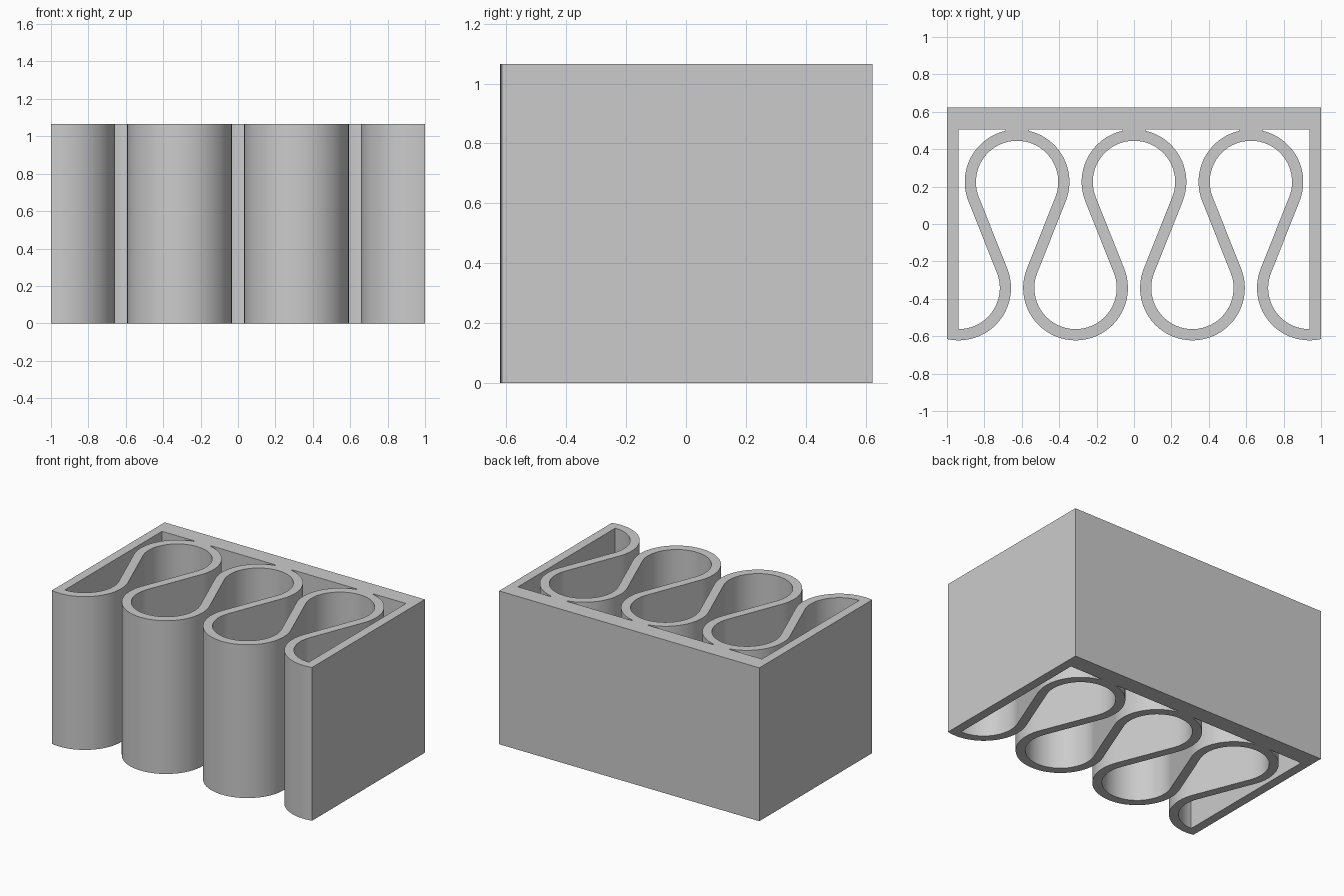
import bpy
import bmesh
from math import radians, degrees, cos, sin, acos, asin, atan2, hypot, ceil

cube = bpy.data.objects.get("Cube")
if cube:
    bpy.data.objects.remove(cube)

HEIGHT = 1.065
BACK = 0.623                     # rear plane of the backing slab
SLAB = 0.505                     # front plane of the backing slab
PITCH = 0.3125                   # spacing between successive bends
TOP_Y, LOW_Y = 0.225, -0.342     # bend centres, rear and front rows
INNER, OUTER = 0.22, 0.28        # ribbon radii
WALL = NECK = 0.0625             # side wall thickness, half width of each neck
COUNT = 7

# Angle at which the straight ribbon runs meet the bends
drop = TOP_Y - LOW_Y
TILT = degrees(acos((INNER + OUTER) / hypot(PITCH, drop)) - atan2(drop, PITCH))
NECK_ANGLE = degrees(acos(NECK / OUTER))
END_ANGLE = degrees(asin(WALL / OUTER))


def centre(k):
    return (k - (COUNT - 1) / 2) * PITCH, TOP_Y if k % 2 else LOW_Y


def arc(k, radius, start, end):
    cx, cy = centre(k)
    steps = ceil(abs(end - start) / 5)
    angles = [radians(start + (end - start) * i / steps) for i in range(steps + 1)]
    return [(cx + radius * cos(a), cy + radius * sin(a)) for a in angles]


def front_outline():
    pts = []
    for k in range(COUNT):
        if k % 2:
            pts += arc(k, INNER, 180 - TILT, TILT)
        else:
            start = 270 - END_ANGLE if k == 0 else 180 + TILT
            end = 270 + END_ANGLE if k == COUNT - 1 else 360 - TILT
            pts += arc(k, OUTER, start, end)
    return pts + [(1, BACK), (-1, BACK)]


def pocket(k):
    """Closed cell between the slab and one front bend."""
    first, last = k == 0, k == COUNT - 1
    x = centre(k)[0]
    left = x if first else x - PITCH + NECK
    right = x if last else x + PITCH - NECK
    pts = [(left, SLAB)]
    if not first:
        pts += arc(k - 1, OUTER, NECK_ANGLE, TILT)
    pts += arc(k, INNER, 270 if first else 180 + TILT, 270 if last else 360 - TILT)
    if not last:
        pts += arc(k + 1, OUTER, 180 - TILT, 180 - NECK_ANGLE)
    return pts + [(right, SLAB)]


# Folded ribbon, side walls and slab as one extruded section
bm = bmesh.new()
for loop in [front_outline()] + [pocket(k) for k in range(0, COUNT, 2)]:
    verts = [bm.verts.new((x, y, 0)) for x, y in loop]
    for a, b in zip(verts, verts[1:] + verts[:1]):
        bm.edges.new((a, b))
bmesh.ops.triangle_fill(bm, edges=bm.edges[:], use_beauty=True, normal=(0, 0, 1))
result = bmesh.ops.extrude_face_region(bm, geom=bm.faces[:], use_keep_orig=True)
raised = [g for g in result["geom"] if isinstance(g, bmesh.types.BMVert)]
bmesh.ops.translate(bm, verts=raised, vec=(0, 0, HEIGHT))
bmesh.ops.recalc_face_normals(bm, faces=bm.faces[:])

mesh = bpy.data.meshes.new("folded_panel")
bm.to_mesh(mesh)
bm.free()
panel = bpy.data.objects.new("folded_panel", mesh)
bpy.context.collection.objects.link(panel)

# Plain grey finish
grey = bpy.data.materials.new("plain_grey")
grey.use_nodes = True
grey.diffuse_color = (0.6, 0.6, 0.6, 1)
grey.node_tree.nodes["Principled BSDF"].inputs["Base Color"].default_value = (0.6, 0.6, 0.6, 1)
mesh.materials.append(grey)

# Smooth bends with crisp rims and corners
bpy.ops.object.select_all(action='DESELECT')
panel.select_set(True)
bpy.context.view_layer.objects.active = panel
bpy.ops.object.shade_smooth_by_angle(angle=radians(30))
